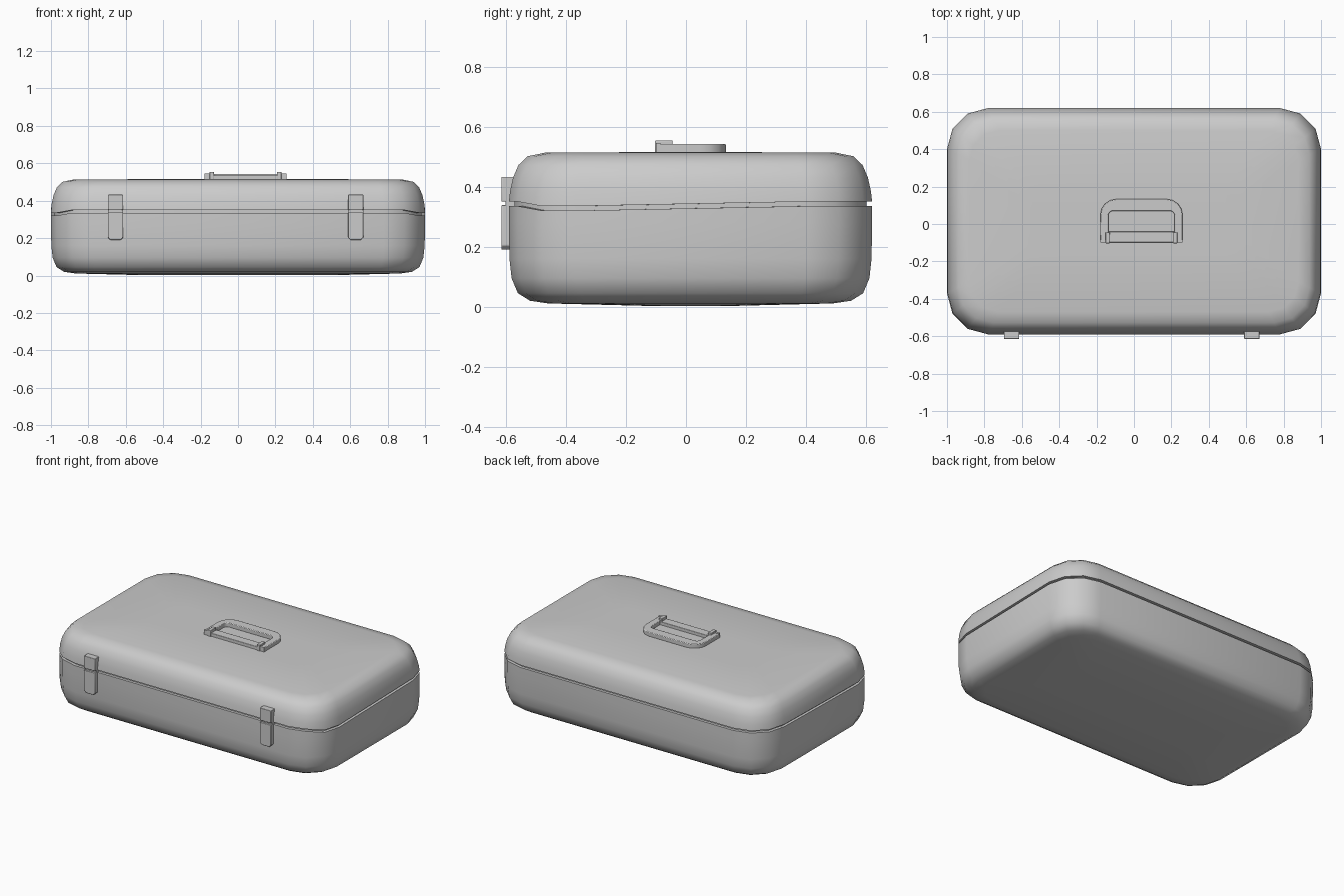
import bpy, bmesh, math
from mathutils import Vector

cube = bpy.data.objects.get("Cube")
if cube:
    bpy.data.objects.remove(cube, do_unlink=True)

grey = bpy.data.materials.new("plain_grey")
grey.use_nodes = True
GREY = (0.6, 0.6, 0.6, 1)
grey.diffuse_color = GREY
grey.node_tree.nodes["Principled BSDF"].inputs["Base Color"].default_value = GREY


def finish(name, bm, angle=40):
    bmesh.ops.recalc_face_normals(bm, faces=bm.faces)
    mesh = bpy.data.meshes.new(name)
    bm.to_mesh(mesh)
    bm.free()
    mesh.materials.append(grey)
    obj = bpy.data.objects.new(name, mesh)
    bpy.context.collection.objects.link(obj)
    bpy.ops.object.select_all(action='DESELECT')
    obj.select_set(True)
    bpy.context.view_layer.objects.active = obj
    bpy.ops.object.shade_smooth_by_angle(angle=math.radians(angle))
    return obj


def outline(inset, z):
    """Rounded rectangle ring; the seam dips a little at the front corners."""
    hx, hy, cy = 1 - inset, 0.605 - inset, 0.015
    r = max(0.22 - inset * 0.5, 0.08)
    ring = []
    for k, (sx, sy) in enumerate([(1, 1), (-1, 1), (-1, -1), (1, -1)]):
        for i in range(4):
            a = math.radians(90 * k + 30 * i)
            x = sx * (hx - r) + r * math.cos(a)
            y = sy * (hy - r) + r * math.sin(a)
            dip = 0.015 if 0.3 < z < 0.36 and y < -0.3 and abs(x) > 0.94 else 0
            ring.append(Vector((x, y + cy, z - dip)))
    return ring


def shell(name, profile, cap_first=False, cap_last=False):
    bm = bmesh.new()
    rings = [[bm.verts.new(p) for p in outline(*row)] for row in profile]
    for a, b in zip(rings, rings[1:]):
        for i in range(len(a)):
            j = (i + 1) % len(a)
            bm.faces.new((a[i], a[j], b[j], b[i]))
    if cap_first:
        bm.faces.new(rings[0])
    if cap_last:
        bm.faces.new(rings[-1])
    return finish(name, bm, 60)


def prism(name, points, low, high, axis='Z', bevel=0.0):
    """Extrude an outline along z, or along y for an outline in x and z."""
    bm = bmesh.new()
    place = (lambda p, d: (p[0], p[1], d)) if axis == 'Z' else (lambda p, d: (p[0], d, p[1]))
    face = bm.faces.new([bm.verts.new(place(p, low)) for p in points])
    out = bmesh.ops.extrude_face_region(bm, geom=[face])
    move = Vector(place((0, 0), high - low))
    bmesh.ops.translate(bm, vec=move, verts=[v for v in out['geom'] if isinstance(v, bmesh.types.BMVert)])
    obj = finish(name, bm, 30)
    if bevel:
        mod = obj.modifiers.new("soft_edges", 'BEVEL')
        mod.width, mod.segments = bevel, 2
    return obj


def rect(x0, x1, y0, y1):
    return [(x0, y0), (x1, y0), (x1, y1), (x0, y1)]


def arch(x0, x1, y0, y1, r):
    """Open path up one side, around two rounded corners and down the other."""
    pts = [(x1, y0)]
    for cx, start in ((x1 - r, 0), (x0 + r, 90)):
        for i in range(5):
            a = math.radians(start + 22.5 * i)
            pts.append((cx + r * math.cos(a), y1 - r + r * math.sin(a)))
    return pts + [(x0, y0)]


# Case halves with the recessed seam between them
shell("case_base", [(0.45, 0.003), (0.13, 0.011), (0.07, 0.02), (0.03, 0.045), (0.009, 0.095),
                    (0.002, 0.16), (0, 0.28), (0, 0.335), (0.03, 0.335)], cap_first=True)
shell("seam_band", [(0.018, 0.325), (0.018, 0.355)])
shell("case_lid", [(0.03, 0.35), (0, 0.35), (0.004, 0.385), (0.014, 0.43), (0.032, 0.472),
                   (0.062, 0.501), (0.12, 0.513), (0.45, 0.515)], cap_last=True)

# Two front latches, each a lower plate with rounded corners and an upper clasp
for side, cx in (("right", -0.655), ("left", 0.63)):
    w, r = 0.041, 0.014
    lower = [(cx - w, 0.338), (cx - w, 0.19 + r), (cx - w + r, 0.19),
             (cx + w - r, 0.19), (cx + w, 0.19 + r), (cx + w, 0.338)]
    prism(side + "_latch_lower", lower, -0.615, -0.57, 'Y', 0.003)
    prism(side + "_latch_upper", rect(cx - w, cx + w, 0.35, 0.432), -0.615, -0.55, 'Y', 0.003)
    prism(side + "_latch_hinge", rect(cx - w, cx + w, 0.325, 0.36), -0.602, -0.57, 'Y')

# Folded carrying handle
outer = arch(-0.18, 0.26, -0.09, 0.133, 0.085)
inner = arch(-0.137, 0.217, -0.09, 0.07, 0.025)
grip = prism("handle_grip", outer + inner[::-1], 0.512, 0.542, bevel=0.004)

# Handle mount: bar, end blocks and hinge knuckles
prism("handle_bar", rect(-0.145, 0.225, -0.098, -0.04), 0.51, 0.536, bevel=0.003)
for side, s in (("right", -1), ("left", 1)):
    def span(a, b):
        return sorted((0.04 + s * a, 0.04 + s * b))
    prism(side + "_handle_block", rect(*span(0.192, 0.22), -0.1, -0.085), 0.51, 0.545)
    prism(side + "_handle_knuckle", rect(*span(0.168, 0.192), -0.103, -0.045), 0.51, 0.554, bevel=0.003)
